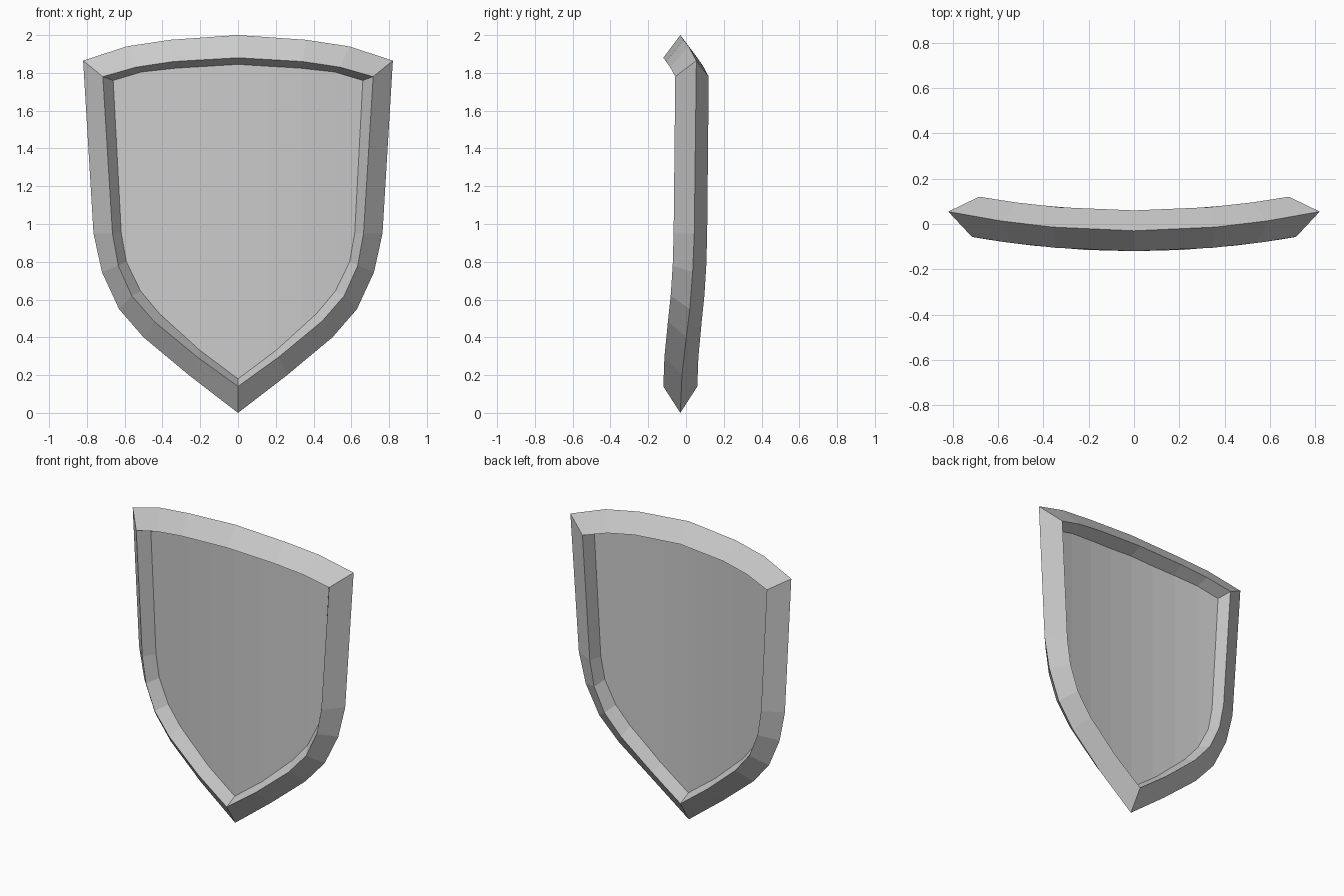
import bpy
import bmesh
from mathutils import Vector

cube = bpy.data.objects.get("Cube")
if cube:
    bpy.data.objects.remove(cube, do_unlink=True)

BEND = 0.126      # sideways curvature of the whole shield
MID = -0.03       # depth of the middle surface at the centre line
RIM = 0.09        # half depth of the rim ridge
PLATE = 0.005     # half thickness of the panel

# Right-hand half outlines (x, z), from the top middle down to the tip
OUTER = [(0, 2), (.36, 1.975), (.59, 1.94), (.82, 1.865), (.765, .95),
         (.72, .745), (.63, .55), (.5, .4), (.26, .2), (0, 0)]
RIDGE = [(0, 1.88), (.335, 1.86), (.53, 1.83), (.70, 1.78), (.65, .95),
         (.62, .78), (.55, .62), (.435, .485), (.21, .295), (0, .14)]
INNER = [(0, 1.845), (.33, 1.825), (.51, 1.805), (.66, 1.76), (.617, .95),
         (.59, .8), (.515, .645), (.415, .525), (.2, .33), (0, .18)]

steel = bpy.data.materials.new("light_grey_metal")
steel.use_nodes = True
grey = (.6, .6, .6, 1)
steel.diffuse_color = grey
steel.node_tree.nodes["Principled BSDF"].inputs["Base Color"].default_value = grey

bm = bmesh.new()


def add_loop(half, depth):
    """Closed mirrored outline at a given depth."""
    points = half + [(-x, z) for x, z in reversed(half[1:-1])]
    return [bm.verts.new((x, depth, z)) for x, z in points]


def bridge(a, b):
    for i in range(len(a)):
        j = (i + 1) % len(a)
        bm.faces.new((a[i], a[j], b[j], b[i]))


# Bevelled rim and panel on both sides of the shared outer edge
outer = add_loop(OUTER, 0)
panels = []
for side in (-1, 1):
    ridge = add_loop(RIDGE, side * RIM)
    inner = add_loop(INNER, side * PLATE)
    bridge(outer, ridge)
    bridge(ridge, inner)
    panels.append(bm.faces.new(inner))

# Split the panels into upright strips so that they can curve
for panel in panels:
    strips = [panel]
    for step in range(-3, 4):
        geom = set(strips)
        for face in strips:
            geom.update(face.edges)
            geom.update(face.verts)
        cut = bmesh.ops.bisect_plane(bm, geom=list(geom), dist=1e-5,
                                     plane_co=(step * .17, 0, 0), plane_no=(1, 0, 0))
        strips = [g for g in cut["geom"] if isinstance(g, bmesh.types.BMFace)]

# Bend everything along the normals of a shallow parabola
for v in bm.verts:
    x, depth, z = v.co
    normal = Vector((-2 * BEND * x, 1, 0)).normalized()
    v.co = Vector((x, MID + BEND * x * x, z)) + normal * depth

bmesh.ops.recalc_face_normals(bm, faces=bm.faces[:])
mesh = bpy.data.meshes.new("shield")
bm.to_mesh(mesh)
bm.free()
mesh.materials.append(steel)
bpy.context.collection.objects.link(bpy.data.objects.new("shield", mesh))
